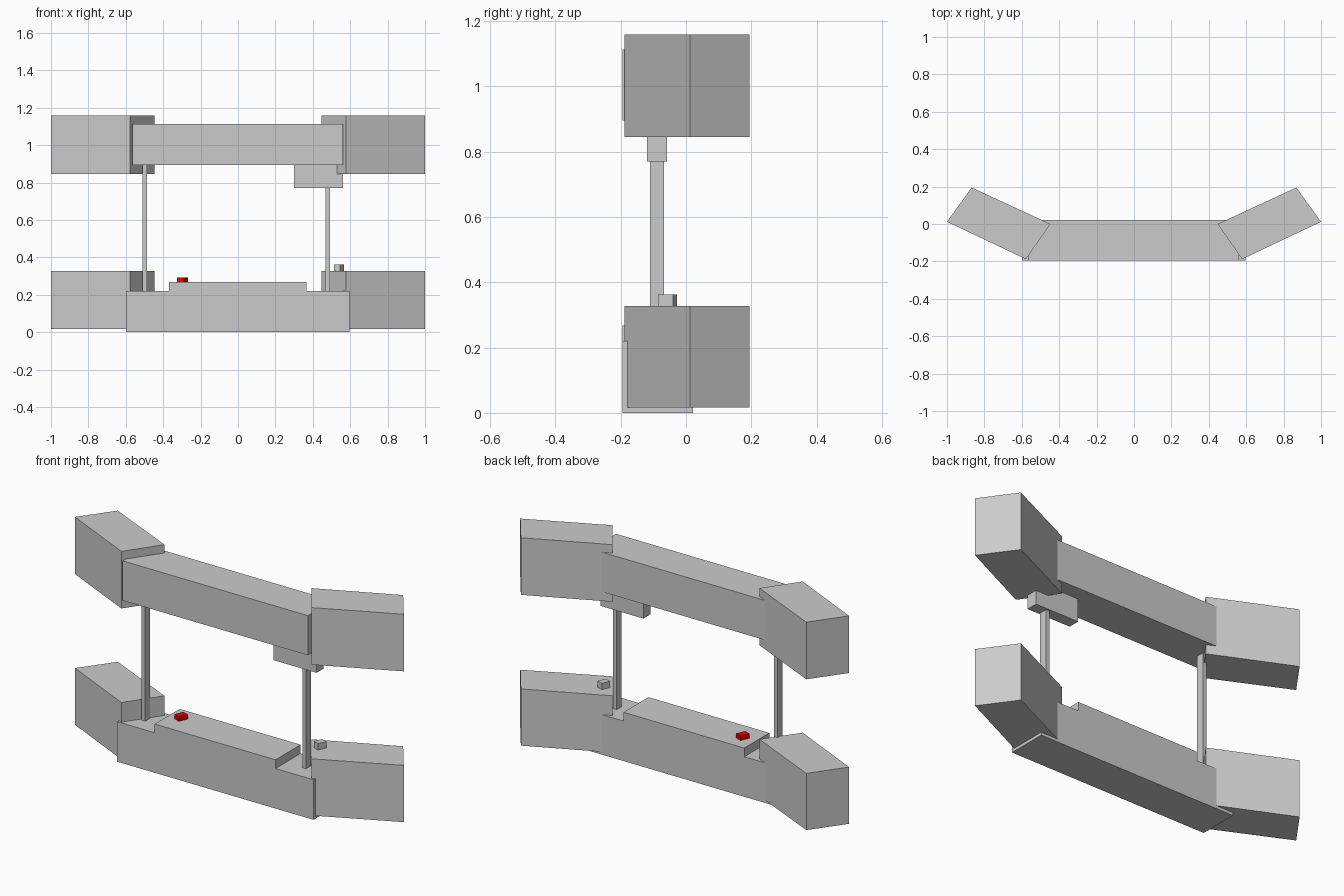
import bpy, bmesh

if "Cube" in bpy.data.objects:
    bpy.data.objects.remove(bpy.data.objects["Cube"])


def prism(name, outline, z0, z1):
    """Extrude a flat outline of (x, y) points from z0 up to z1."""
    bm = bmesh.new()
    face = bm.faces.new([bm.verts.new((x, y, z0)) for x, y in outline])
    top = bmesh.ops.extrude_face_region(bm, geom=[face])["geom"]
    for v in top:
        if isinstance(v, bmesh.types.BMVert):
            v.co.z = z1
    bmesh.ops.recalc_face_normals(bm, faces=bm.faces)
    mesh = bpy.data.meshes.new(name)
    bm.to_mesh(mesh)
    bm.free()
    obj = bpy.data.objects.new(name, mesh)
    bpy.context.collection.objects.link(obj)
    return obj


def box(name, x0, x1, y0, y1, z0, z1):
    return prism(name, [(x0, y0), (x1, y0), (x1, y1), (x0, y1)], z0, z1)


FRONT, BACK = -0.195, 0.022

# Angled end wings, lower and upper tier, left and right
wing = [(1.0, 0.012), (0.868, 0.195), (0.447, 0.0), (0.578, -0.188)]
for tier, z0, z1 in (("lower", 0.016, 0.328), ("upper", 0.845, 1.159)):
    for side, s in (("left", -1), ("right", 1)):
        prism(f"{tier}_{side}_wing", [(s * x, y) for x, y in wing], z0, z1)

# Lower bar with a raised middle: stepped profile pushed back in y
profile = [(-0.598, 0), (0.596, 0), (0.596, 0.22), (0.365, 0.22),
           (0.365, 0.268), (-0.37, 0.268), (-0.37, 0.22), (-0.598, 0.22)]
lower = prism("lower_bar", profile, -BACK, -FRONT)
for v in lower.data.vertices:
    x, y, z = v.co
    v.co = (x, -z, y)

# Upper bar
box("upper_bar", -0.565, 0.562, FRONT, BACK, 0.895, 1.113)

# Thin posts, and the block above the right one
box("left_post", -0.51, -0.487, -0.111, -0.068, 0.22, 0.895)
box("right_post", 0.469, 0.491, -0.111, -0.068, 0.22, 0.77)
box("hanging_block", 0.3, 0.562, -0.12, -0.058, 0.77, 0.895)

# Small turned blocks
diamond = [(0.007, -0.0285), (0.0265, 0.0165), (-0.007, 0.0285), (-0.0265, -0.0165)]
prism("grey_knob", [(0.539 + x, -0.0565 + y) for x, y in diamond], 0.328, 0.363)
red = prism("red_button", [(-0.297 + 1.07 * x, -0.07 + 1.07 * y) for x, y in diamond],
            0.268, 0.293)
mat = bpy.data.materials.new("red")
mat.diffuse_color = (0.8, 0.0, 0.0, 1)
mat.use_nodes = True
mat.node_tree.nodes["Principled BSDF"].inputs["Base Color"].default_value = mat.diffuse_color
red.data.materials.append(mat)
